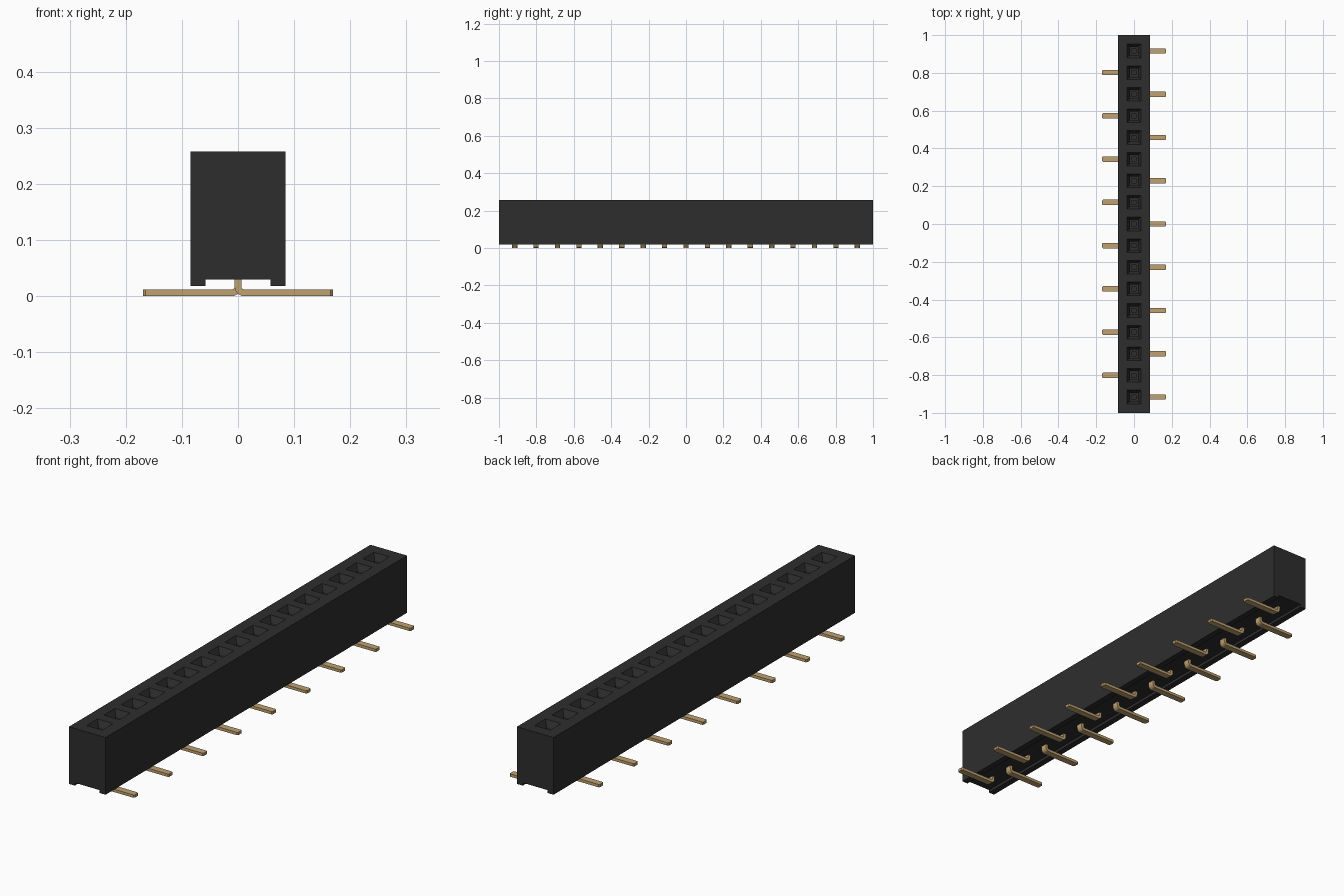
import bpy, bmesh, math

if "Cube" in bpy.data.objects:
    bpy.data.objects.remove(bpy.data.objects["Cube"], do_unlink=True)

COUNT = 17
PITCH = 0.1145
SOCKET_Y = [(i - (COUNT - 1) / 2) * PITCH for i in range(COUNT)]


def make_material(name, color):
    mat = bpy.data.materials.new(name)
    mat.use_nodes = True
    mat.diffuse_color = color
    mat.node_tree.nodes["Principled BSDF"].inputs["Base Color"].default_value = color
    return mat


def finish(bm, name, mat):
    bmesh.ops.recalc_face_normals(bm, faces=bm.faces[:])
    mesh = bpy.data.meshes.new(name)
    bm.to_mesh(mesh)
    bm.free()
    mesh.materials.append(mat)
    obj = bpy.data.objects.new(name, mesh)
    bpy.context.collection.objects.link(obj)
    return obj


black = make_material("black plastic", (0.027, 0.027, 0.027, 1))
gold = make_material("tan gold metal", (0.52, 0.36, 0.165, 1))

# Housing: channelled cross-section swept along y, one segment per socket
section = [(-0.085, 0.258), (-0.085, 0.018), (-0.058, 0.018), (-0.058, 0.03),
           (0.058, 0.03), (0.058, 0.018), (0.085, 0.018), (0.085, 0.258)]
stations = [-1] + [y + PITCH / 2 for y in SOCKET_Y[:-1]] + [1]
bm = bmesh.new()
rings = [[bm.verts.new((x, y, z)) for x, z in section] for y in stations]
n = len(section)
tops = []
for a, b in zip(rings, rings[1:]):
    for i in range(n):
        j = (i + 1) % n
        face = bm.faces.new((a[i], a[j], b[j], b[i]))
        if i == n - 1:
            tops.append(face)
bm.faces.new(rings[0])
bm.faces.new(rings[-1])
bmesh.ops.recalc_face_normals(bm, faces=bm.faces[:])

# Sockets: square rim, tapered lead-in, straight shaft, small recess in the floor
steps = [(0.036, 0.258), (0.022, 0.232), (0.022, 0.08), (0.011, 0.08), (0.011, 0.06)]
for face, yc in zip(tops, SOCKET_Y):
    for half, z in steps:
        mid = face.calc_center_median()
        face = bmesh.ops.extrude_discrete_faces(bm, faces=[face])["faces"][0]
        for v in face.verts:
            v.co = (math.copysign(half, v.co.x - mid.x),
                    yc + math.copysign(half, v.co.y - mid.y), z)
finish(bm, "housing", black)


# Pins: bent strip with a rounded elbow and clipped foot corners
def arc(radius, steps=6):
    return [(0.011 - radius * math.cos(t), 0.017 - radius * math.sin(t))
            for t in (math.pi / 2 * k / steps for k in range(steps + 1))]


def make_pin(name, y, side):
    outline = ([(-0.006, 0.045)] + arc(0.017) + [(0.169, 0), (0.169, 0.012)]
               + arc(0.005)[::-1] + [(0.006, 0.045)])
    bm = bmesh.new()
    base = bm.faces.new([bm.verts.new((side * x, y - 0.014, z)) for x, z in outline])
    ext = bmesh.ops.extrude_face_region(bm, geom=[base])["geom"]
    bmesh.ops.translate(bm, vec=(0, 0.028, 0),
                        verts=[g for g in ext if isinstance(g, bmesh.types.BMVert)])
    tips = [e for e in bm.edges if all(abs(v.co.x) > 0.168 for v in e.verts)
            and abs(e.verts[0].co.z - e.verts[1].co.z) > 0.005]
    bmesh.ops.bevel(bm, geom=tips, offset=0.004, segments=1, affect='EDGES')
    return finish(bm, name, gold)


for i, y in enumerate(SOCKET_Y):
    make_pin(f"pin_{i + 1:02d}", y, 1 if i % 2 == 0 else -1)
